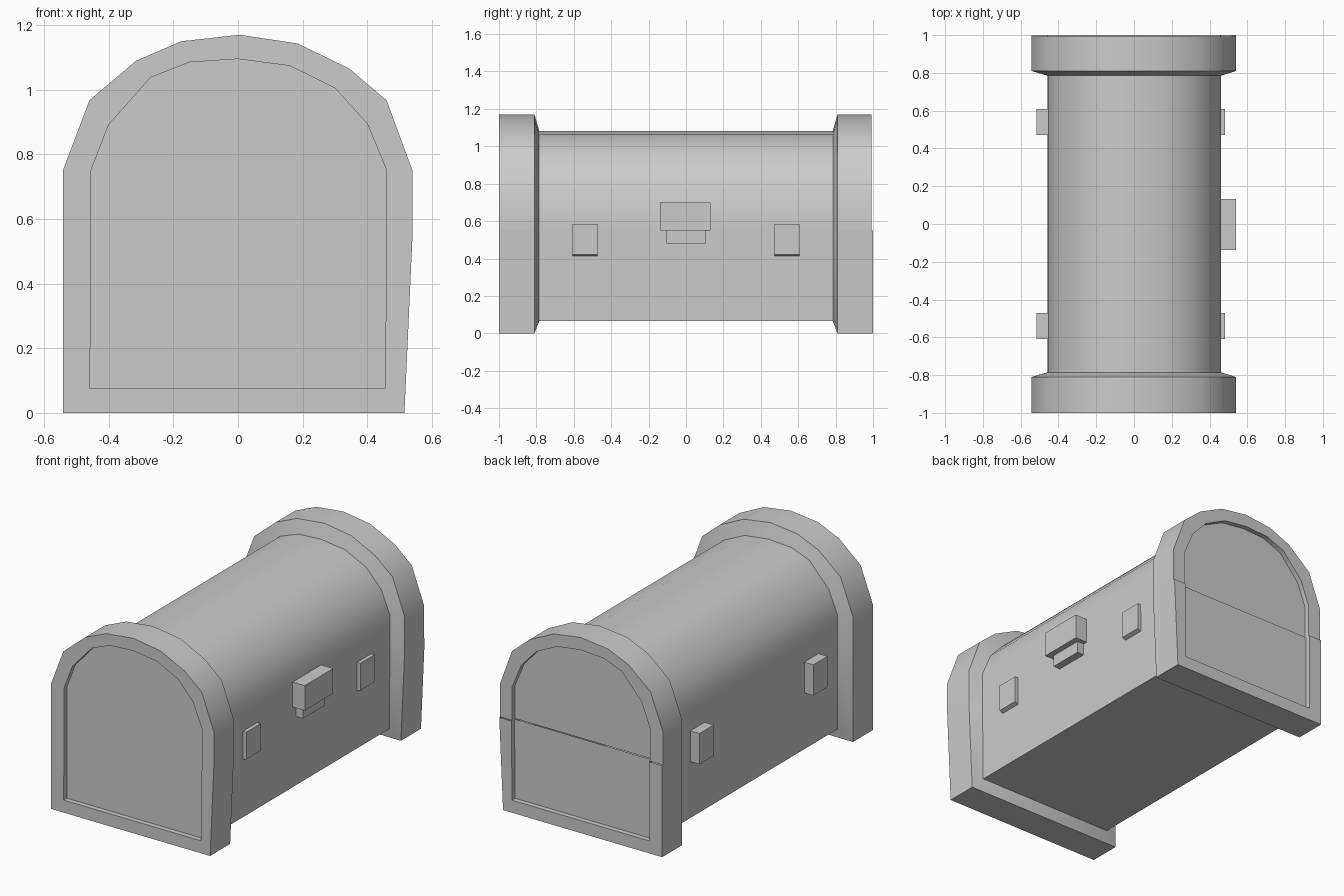
import bpy, bmesh
from math import radians

cube = bpy.data.objects.get("Cube")
if cube:
    bpy.data.objects.remove(cube, do_unlink=True)

grey = bpy.data.materials.new("plain_grey")
grey.use_nodes = True
grey.diffuse_color = (0.6, 0.6, 0.6, 1)
grey.node_tree.nodes["Principled BSDF"].inputs["Base Color"].default_value = (0.6, 0.6, 0.6, 1)


def finish(name, bm, smooth=False):
    bmesh.ops.recalc_face_normals(bm, faces=bm.faces)
    mesh = bpy.data.meshes.new(name)
    bm.to_mesh(mesh)
    bm.free()
    mesh.materials.append(grey)
    obj = bpy.data.objects.new(name, mesh)
    bpy.context.collection.objects.link(obj)
    if smooth:
        bpy.ops.object.select_all(action='DESELECT')
        obj.select_set(True)
        bpy.context.view_layer.objects.active = obj
        bpy.ops.object.shade_smooth_by_angle(angle=radians(40))
    return obj


def shell(name, outer, body, recess, back):
    """Loft cross-sections along y: recessed end, thick rim, body, rim, recessed end."""
    stations = [(-0.97, recess), (-1, recess), (-1, outer), (-0.81, outer), (-0.785, body),
                (0.785, body), (0.81, outer), (back, outer), (back, recess), (back - 0.03, recess)]
    bm = bmesh.new()
    rings = [[bm.verts.new((x, y, z)) for x, z in section] for y, section in stations]
    for a, b in zip(rings, rings[1:]):
        for i in range(len(a) - 1):
            bm.faces.new((a[i], a[i + 1], b[i + 1], b[i]))
    bm.faces.new(rings[0])
    bm.faces.new(rings[-1])
    return finish(name, bm, smooth=True)


def block(name, x0, x1, y, width, z0, z1, slope=0.0):
    """Box fitted on a side wall; slope raises the outer bottom edge."""
    bm = bmesh.new()
    bmesh.ops.create_cube(bm, size=1)
    for v in bm.verts:
        is_outer, is_low = v.co.x > 0, v.co.z < 0
        v.co.x = x1 if is_outer else x0
        v.co.y = y + v.co.y * width
        v.co.z = (z0 + (slope if is_outer else 0)) if is_low else z1
    return finish(name, bm)


# Arched lid
SEAM = 0.55
rim_arch = [(0.54, SEAM), (0.54, 0.75), (0.46, 0.967), (0.345, 1.065), (0.185, 1.143), (0.005, 1.17),
            (-0.175, 1.15), (-0.315, 1.09), (-0.46, 0.967), (-0.542, 0.75), (-0.542, SEAM)]
inner_arch = [(0.46, SEAM), (0.46, 0.75), (0.40, 0.895), (0.30, 1.005), (0.16, 1.074), (0.0, 1.095),
              (-0.15, 1.085), (-0.27, 1.038), (-0.40, 0.892), (-0.455, 0.75), (-0.455, SEAM)]
body_arch = [(x, z - 0.013 * max(0, z - 0.75) / 0.345) for x, z in inner_arch]
shell("chest_lid", rim_arch, body_arch, inner_arch, 0.993)

# Box-shaped base
rim_box = [(0.54, SEAM), (0.515, 0), (-0.542, 0), (-0.542, SEAM)]
inner_box = [(0.46, SEAM), (0.455, 0.075), (-0.458, 0.075), (-0.455, SEAM)]
body_box = [(x, min(z, SEAM) if z > 0.1 else 0.065) for x, z in inner_box]
shell("chest_base", rim_box, body_box, inner_box, 1.0)

# Lock on the opening side
block("lock_upper", 0.44, 0.54, -0.003, 0.27, 0.55, 0.70)
block("lock_lower", 0.44, 0.505, 0, 0.21, 0.48, 0.56)

# Latches and hinges in pairs
for side, y in (("front", -0.54), ("back", 0.54)):
    block(side + "_latch", 0.44, 0.482, y, 0.135, 0.405, 0.585, 0.017)
    block(side + "_hinge", -0.44, -0.515, y, 0.135, 0.40, 0.585)
